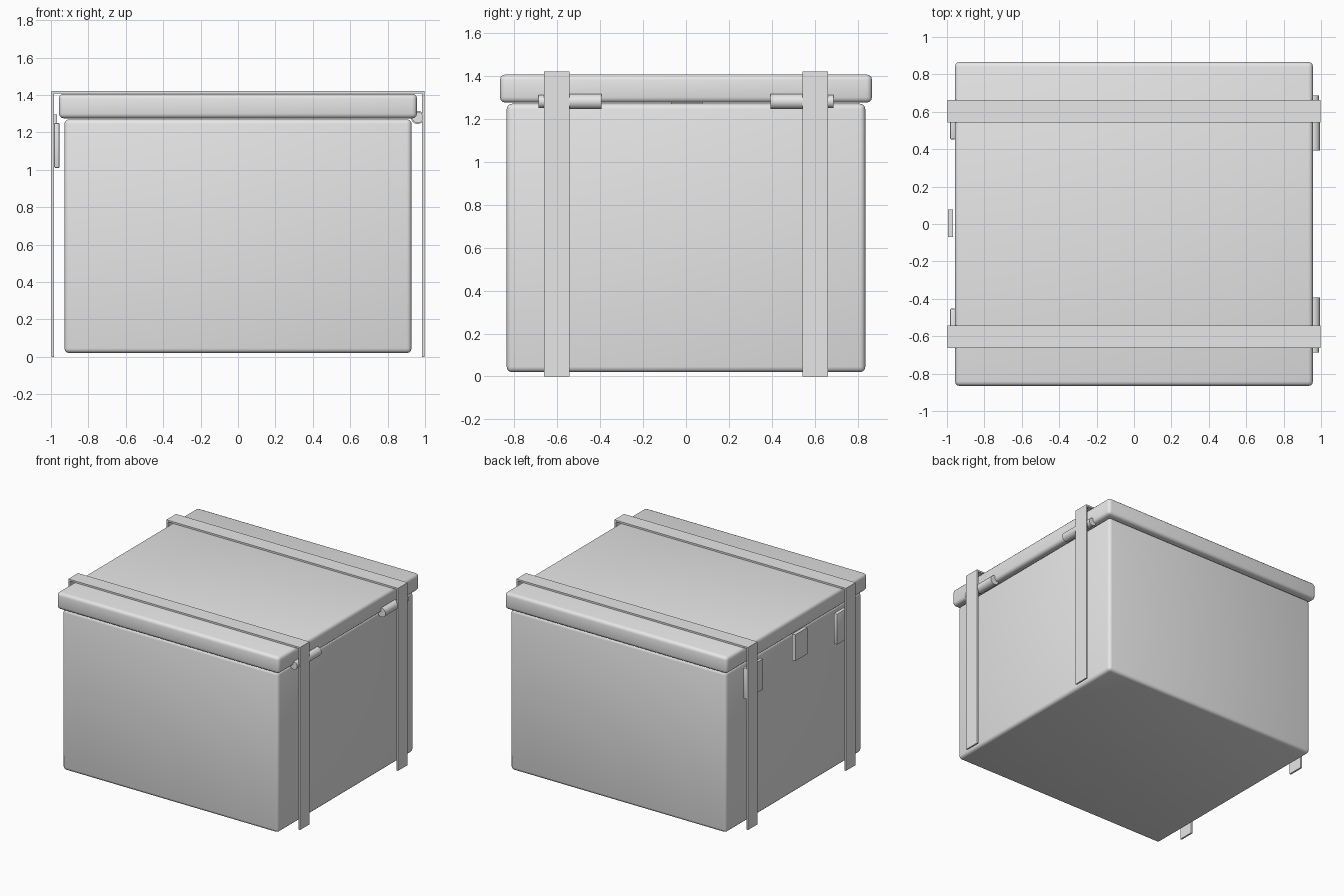
import bpy
import math

cube = bpy.data.objects.get("Cube")
if cube:
    bpy.data.objects.remove(cube, do_unlink=True)

GREY = (0.8, 0.8, 0.8, 1)
mat = bpy.data.materials.new("plain grey")
mat.use_nodes = True
mat.diffuse_color = GREY
mat.node_tree.nodes["Principled BSDF"].inputs["Base Color"].default_value = GREY


def finish(obj, name):
    obj.name = name
    obj.data.materials.append(mat)
    return obj


def box(name, xs, ys, zs, bevel=0, segments=3):
    """Box between coordinate pairs, with optional rounded edges."""
    spans = (xs, ys, zs)
    bpy.ops.mesh.primitive_cube_add(size=1, location=[sum(s) / 2 for s in spans])
    obj = finish(bpy.context.object, name)
    obj.scale = [abs(s[1] - s[0]) for s in spans]
    bpy.ops.object.transform_apply(location=False, rotation=False, scale=True)
    if bevel:
        mod = obj.modifiers.new("rounded edges", 'BEVEL')
        mod.width = bevel
        mod.segments = segments
        bpy.ops.object.modifier_apply(modifier=mod.name)
        bpy.ops.object.shade_smooth_by_angle(angle=math.radians(35))
    return obj


def rod(name, radius, y0, y1):
    """Hinge barrel lying along y."""
    bpy.ops.mesh.primitive_cylinder_add(
        vertices=32, radius=radius, depth=abs(y1 - y0),
        location=(0.96, (y0 + y1) / 2, 1.28), rotation=(math.pi / 2, 0, 0))
    finish(bpy.context.object, name)
    bpy.ops.object.shade_smooth_by_angle(angle=math.radians(40))


def strap(name, y0, y1):
    """Flat band over the lid and down both sides, from an extruded profile."""
    x, top, t = 0.997, 1.42, 0.013
    profile = [(-x, 0), (-x, top), (x, top), (x, 0),
               (x - t, 0), (x - t, top - t), (t - x, top - t), (t - x, 0)]
    n = len(profile)
    verts = [(px, y, pz) for y in (y0, y1) for px, pz in profile]
    faces = []
    for i in range(n):
        j = (i + 1) % n
        faces.append((i, i + n, j + n, j))
    # side faces as quads: left leg, top band, right leg
    for a, b, c, d in ((0, 1, 6, 7), (1, 2, 5, 6), (2, 3, 4, 5)):
        faces.append((a, b, c, d))
        faces.append((d + n, c + n, b + n, a + n))
    mesh = bpy.data.meshes.new(name)
    mesh.from_pydata(verts, [], faces)
    mesh.update()
    obj = bpy.data.objects.new(name, mesh)
    bpy.context.collection.objects.link(obj)
    finish(obj, name)


# Chest body and overhanging lid
box("chest_body", (-0.928, 0.928), (-0.835, 0.835), (0.02, 1.27), 0.025)
box("chest_lid", (-0.957, 0.957), (-0.866, 0.866), (1.275, 1.406), 0.025)

# Straps, hinges and side latches, mirrored front to back
for side, s in (("front", -1), ("back", 1)):
    strap(side + "_strap", *sorted((s * 0.543, s * 0.662)))
    rod(side + "_hinge_barrel", 0.035, s * 0.393, s * 0.56)
    rod(side + "_hinge_pin", 0.03, s * 0.56, s * 0.687)
    box(side + "_latch", (-0.983, -0.954), sorted((s * 0.453, s * 0.66)),
        (1.01, 1.25), 0.006, 2)

# Middle latch
box("middle_latch", (-0.995, -0.968), (-0.07, 0.077), (1.09, 1.295))
